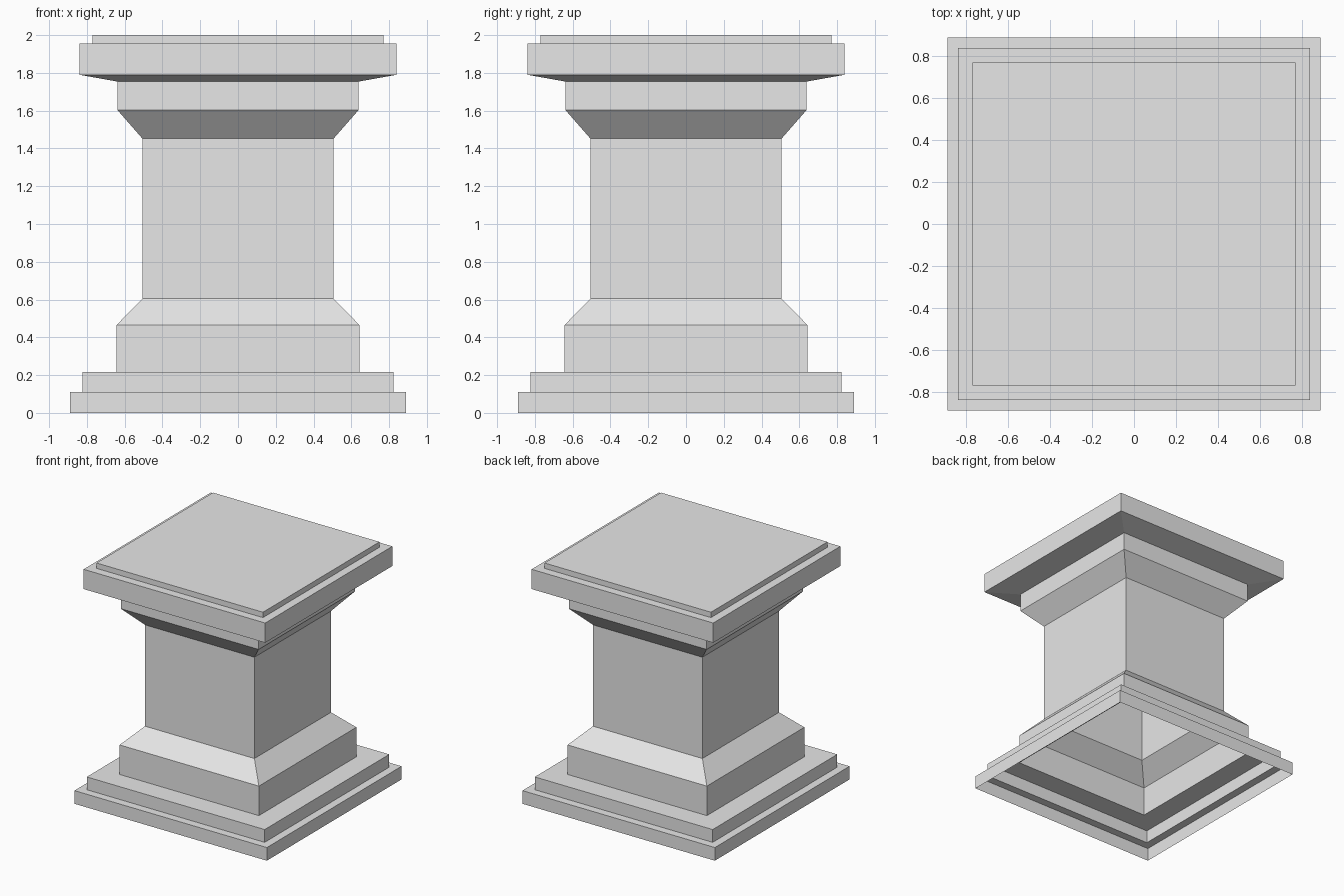
import bpy
import bmesh

cube = bpy.data.objects.get("Cube")
if cube:
    bpy.data.objects.remove(cube, do_unlink=True)

# Plain grey stone
stone = bpy.data.materials.new("grey_stone")
stone.use_nodes = True
grey = (0.8, 0.8, 0.8, 1.0)
stone.diffuse_color = grey
stone.node_tree.nodes["Principled BSDF"].inputs["Base Color"].default_value = grey


def square_shell(name, profile, closed_top=False):
    """Sweep a (half width, height) profile around a square, open at the bottom."""
    bm = bmesh.new()
    rings = [[bm.verts.new((sx * r, sy * r, z))
              for sx, sy in ((-1, -1), (1, -1), (1, 1), (-1, 1))]
             for r, z in profile]
    for low, high in zip(rings, rings[1:]):
        for i in range(4):
            j = (i + 1) % 4
            bm.faces.new((low[i], low[j], high[j], high[i]))
    if closed_top:
        bm.faces.new(rings[-1])
    mesh = bpy.data.meshes.new(name)
    bm.to_mesh(mesh)
    bm.free()
    mesh.materials.append(stone)
    obj = bpy.data.objects.new(name, mesh)
    bpy.context.collection.objects.link(obj)
    return obj


# Hollow stepped base with a sloped shoulder
square_shell("base", [(0.89, 0), (0.89, 0.11), (0.823, 0.11), (0.823, 0.217),
                      (0.644, 0.217), (0.644, 0.464), (0.506, 0.605)])

# Straight square shaft
square_shell("shaft", [(0.506, 0.605), (0.506, 1.452)])

# Flared capital with a raised top slab
square_shell("capital", [(0.506, 1.452), (0.638, 1.603), (0.638, 1.754),
                         (0.84, 1.79), (0.84, 1.955), (0.77, 1.955),
                         (0.77, 2.0)], closed_top=True)
